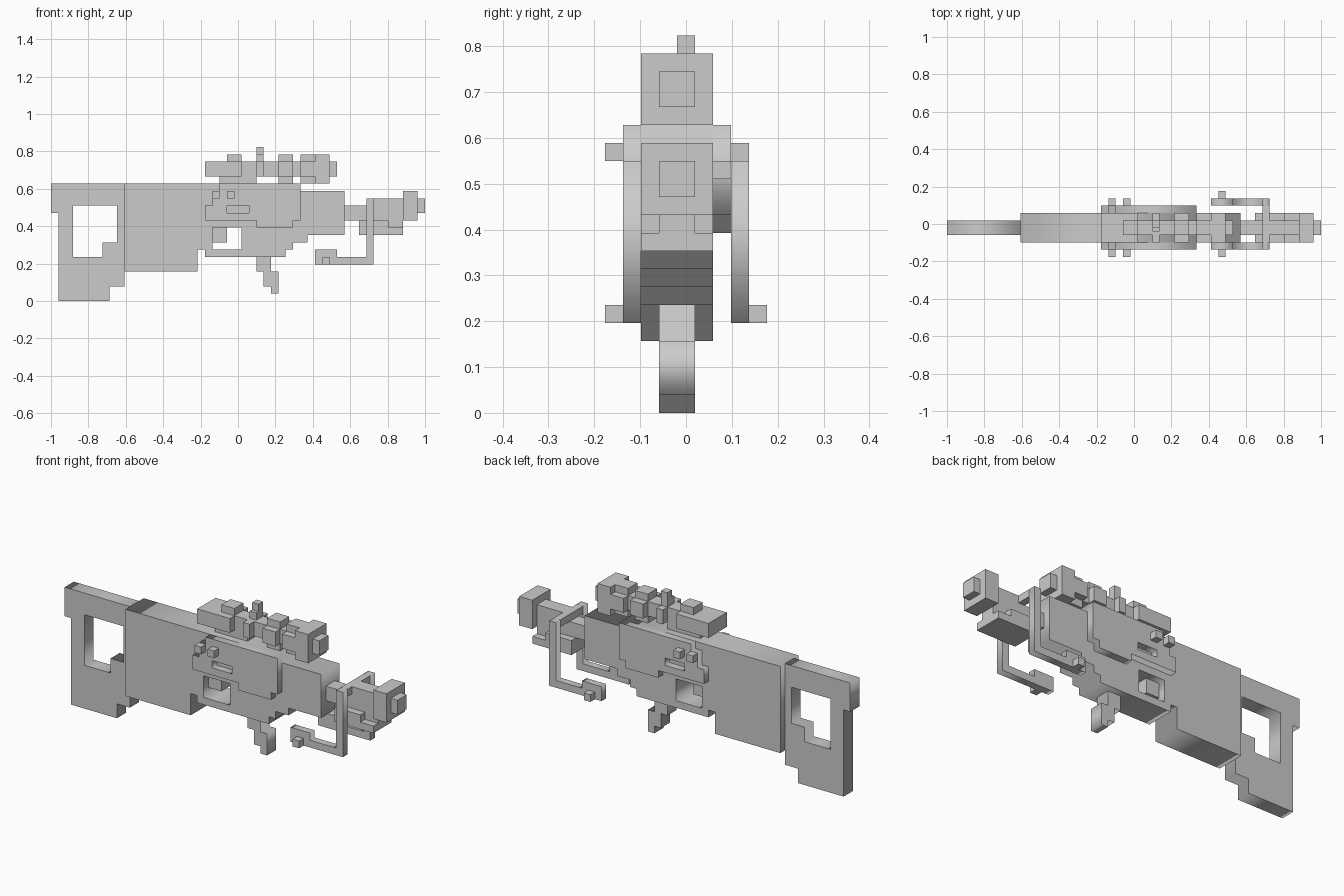
import bpy, bmesh
from math import pi
from mathutils import Matrix, Vector

if "Cube" in bpy.data.objects:
    bpy.data.objects.remove(bpy.data.objects["Cube"])

V = 2 / 51          # one block unit
MID = 4             # symmetry plane of the width, in blocks


def to_world(i, j, k):
    return Vector((-1 + i * V, (j - 4.5) * V, k * V))


def boxes(name, *ranges):
    """Object made from boxes given as (i0, i1, j0, j1, k0, k1) in blocks."""
    bm = bmesh.new()
    for i0, i1, j0, j1, k0, k1 in ranges:
        a, b = to_world(i0, j0, k0), to_world(i1, j1, k1)
        m = Matrix.Translation((a + b) / 2) @ Matrix.Diagonal((*(b - a), 1))
        bmesh.ops.create_cube(bm, size=1, matrix=m)
    me = bpy.data.meshes.new(name)
    bm.to_mesh(me)
    bm.free()
    ob = bpy.data.objects.new(name, me)
    bpy.context.collection.objects.link(ob)
    return ob


def plate(name, j0, j1, *loops):
    """Side profile (outline plus optional holes) extruded from j0 to j1."""
    cu = bpy.data.curves.new(name + "_profile", 'CURVE')
    cu.dimensions = '2D'
    cu.fill_mode = 'BOTH'
    cu.extrude = (j1 - j0) * V / 2
    for pts in loops:
        sp = cu.splines.new('POLY')
        sp.points.add(len(pts) - 1)
        for p, (i, k) in zip(sp.points, pts):
            p.co = (-1 + i * V, k * V, 0, 1)
        sp.use_cyclic_u = True
    tmp = bpy.data.objects.new(name + "_tmp", cu)
    bpy.context.collection.objects.link(tmp)
    dg = bpy.context.evaluated_depsgraph_get()
    me = bpy.data.meshes.new_from_object(tmp.evaluated_get(dg))
    bpy.data.objects.remove(tmp)
    me.transform(Matrix.Translation((0, ((j0 + j1) / 2 - 4.5) * V, 0)) @ Matrix.Rotation(pi / 2, 4, 'X'))
    me.name = name
    ob = bpy.data.objects.new(name, me)
    bpy.context.collection.objects.link(ob)
    return ob


# Skeleton stock
plate("stock", 3, 5,
      [(0, 12), (1, 12), (1, 0), (8, 0), (8, 2), (10, 2), (10, 16), (0, 16)],
      [(3, 6), (7, 6), (7, 8), (9, 8), (9, 13), (3, 13)])

# Receiver with guard opening and stepped underside
plate("receiver", 2, 6,
      [(10, 4), (20, 4), (20, 7), (21, 7), (21, 6), (32, 6), (32, 7), (33, 7), (33, 8),
       (35, 8), (35, 9), (40, 9), (40, 15), (34, 15), (34, 16), (10, 16)],
      [(22, 7), (26, 7), (26, 10), (22, 10)])
boxes("trigger", (22, 24, 3, 5, 8, 10))

# Hooked lever below the receiver
plate("lower_lever", 3, 5,
      [(28, 6), (28, 4), (29, 4), (29, 2), (30, 2), (30, 1), (31, 1), (31, 4), (30, 4), (30, 6)])

# Side panels with slots and studs, both sides
panel = [(23, 16), (23, 15), (22, 15), (22, 13), (21, 13), (21, 11), (28, 11), (28, 10),
         (33, 10), (33, 11), (34, 11), (34, 16)]
slot = [(24, 11.999), (24, 13), (27, 13), (27, 11.999)]
for side, j in (("front", 1), ("back", 6)):
    plate(side + "_panel", j, j + 1, panel, slot)
    s = 0 if j == 1 else 7
    boxes(side + "_panel_studs", *[(i, i + 1, s, s + 1, 14, 15) for i in (22, 24)])

# Barrel, under-barrel block and muzzle
boxes("barrel", (40, 43, 3, 5, 11, 13), (43, 48, 3, 5, 11, 14))
boxes("under_barrel", (42, 46, 2, 6, 9, 11), (40, 42, 3, 5, 11, 12), (46, 48, 2, 6, 9, 10),
      (46, 48, 3, 5, 10, 11))
boxes("muzzle", (48, 50, 2, 6, 11, 15), (50, 51, 3, 5, 12, 14))

# Folded two-legged stand
boxes("stand_crossbar", (43, 44, 2, 7, 13, 14))
for side, j, s in (("front", 1, 0), ("back", 7, 8)):
    plate(side + "_stand_leg", j, j + 1,
          [(36, 5), (44, 5), (44, 14), (43, 14), (43, 6), (39, 6), (39, 7), (36, 7)])
    boxes(side + "_stand_foot", (37, 38, s, s + 1, 5, 6))

# Sight on top: tube, rings, adjuster and front bell
boxes("sight_tube", (21, 39, 3, 5, 17, 19))
boxes("sight_rear", (21, 24, 2, 6, 17, 19))
for n, i in (("rear_ring", 24), ("middle_ring", 31), ("bell_ring", 34)):
    boxes(n, (i, i + 2, 3, 5, 16, 20), (i, i + 2, 2, 6, 17, 19))
boxes("sight_mount", (23, 28, 3, 5, 16, 17))
boxes("sight_adjuster", (28, 29, 3.5, 4.5, 19, 20), (28, 29, 4, 5, 20, 21), (28, 29, 4, 5, 19, 20),
      (28, 29, 2, 6, 17, 19))
boxes("sight_bell", (36, 38, 2, 6, 16, 20))
